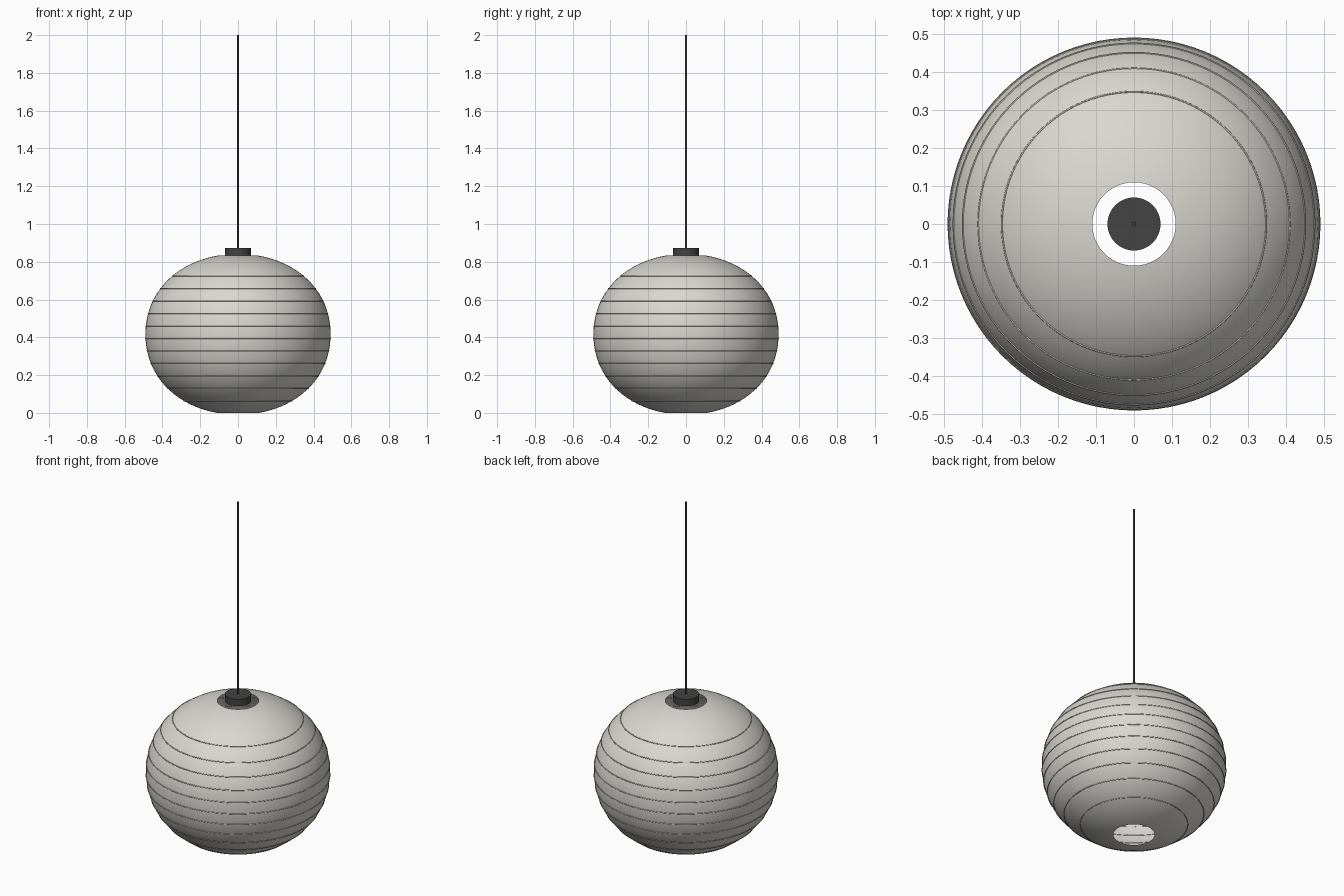
import bpy
import bmesh
import math

cube = bpy.data.objects.get("Cube")
if cube:
    bpy.data.objects.remove(cube, do_unlink=True)

HEIGHT, RADIUS, OPENING = 0.832, 0.49, 0.11
POWER = 2.1                      # slightly fuller than an ellipse
MID = HEIGHT / 2
HALF = MID / (1 - (OPENING / RADIUS) ** POWER) ** (1 / POWER)


def material(name, color):
    mat = bpy.data.materials.new(name)
    mat.use_nodes = True
    mat.diffuse_color = color
    bsdf = mat.node_tree.nodes["Principled BSDF"]
    bsdf.inputs["Base Color"].default_value = color
    bsdf.inputs["Roughness"].default_value = 0.8
    return mat


paper = material("warm paper", (0.69, 0.68, 0.635, 1))
wire = material("pale rib", (0.61, 0.56, 0.48, 1))
black = material("dark fitting", (0.056, 0.056, 0.056, 1))


def shade_radius(z):
    """Radius of the paper shade at a given height."""
    return RADIUS * (1 - (abs(z - MID) / HALF) ** POWER) ** (1 / POWER)


def lathe(name, profile, mat, segments=96, closed=False):
    """Revolve (radius, height) points about the z axis."""
    bm = bmesh.new()
    rings = []
    for r, z in profile:
        rings.append([bm.verts.new((r * math.cos(a), r * math.sin(a), z))
                      for a in (2 * math.pi * i / segments for i in range(segments))])
    pairs = list(zip(rings, rings[1:]))
    if closed:
        pairs.append((rings[-1], rings[0]))
    for low, high in pairs:
        for i in range(segments):
            j = (i + 1) % segments
            bm.faces.new((low[i], low[j], high[j], high[i]))
    mesh = bpy.data.meshes.new(name)
    bm.to_mesh(mesh)
    bm.free()
    mesh.materials.append(mat)
    mesh.shade_smooth()
    obj = bpy.data.objects.new(name, mesh)
    bpy.context.collection.objects.link(obj)
    return obj


def cylinder(name, radius, bottom, top, mat, sides):
    bpy.ops.mesh.primitive_cylinder_add(
        vertices=sides, radius=radius, depth=top - bottom,
        location=(0, 0, (bottom + top) / 2))
    obj = bpy.context.object
    obj.name = name
    obj.data.materials.append(mat)
    bpy.ops.object.shade_smooth_by_angle()


# Paper shade, open at the top and bottom; steps are finer near the openings
steps = 40
heights = [MID - MID * math.cos(math.pi * i / steps) for i in range(steps + 1)]
lathe("paper_shade", [(shade_radius(z), z) for z in heights], paper)

# Thin wire ribs at even heights
tube = 0.0025
for k in range(11):
    z = 0.0635 + 0.0661 * k
    r = shade_radius(z)
    ring = [(r + tube * math.cos(a), z + tube * math.sin(a))
            for a in (math.pi * i / 3 for i in range(6))]
    lathe(f"rib_{k + 1}", ring, wire, closed=True)

# Lamp fitting and hanging cord
cylinder("lamp_fitting", 0.07, HEIGHT, 0.872, black, 48)
cylinder("hanging_cord", 0.006, 0.87, 2.0, black, 12)
